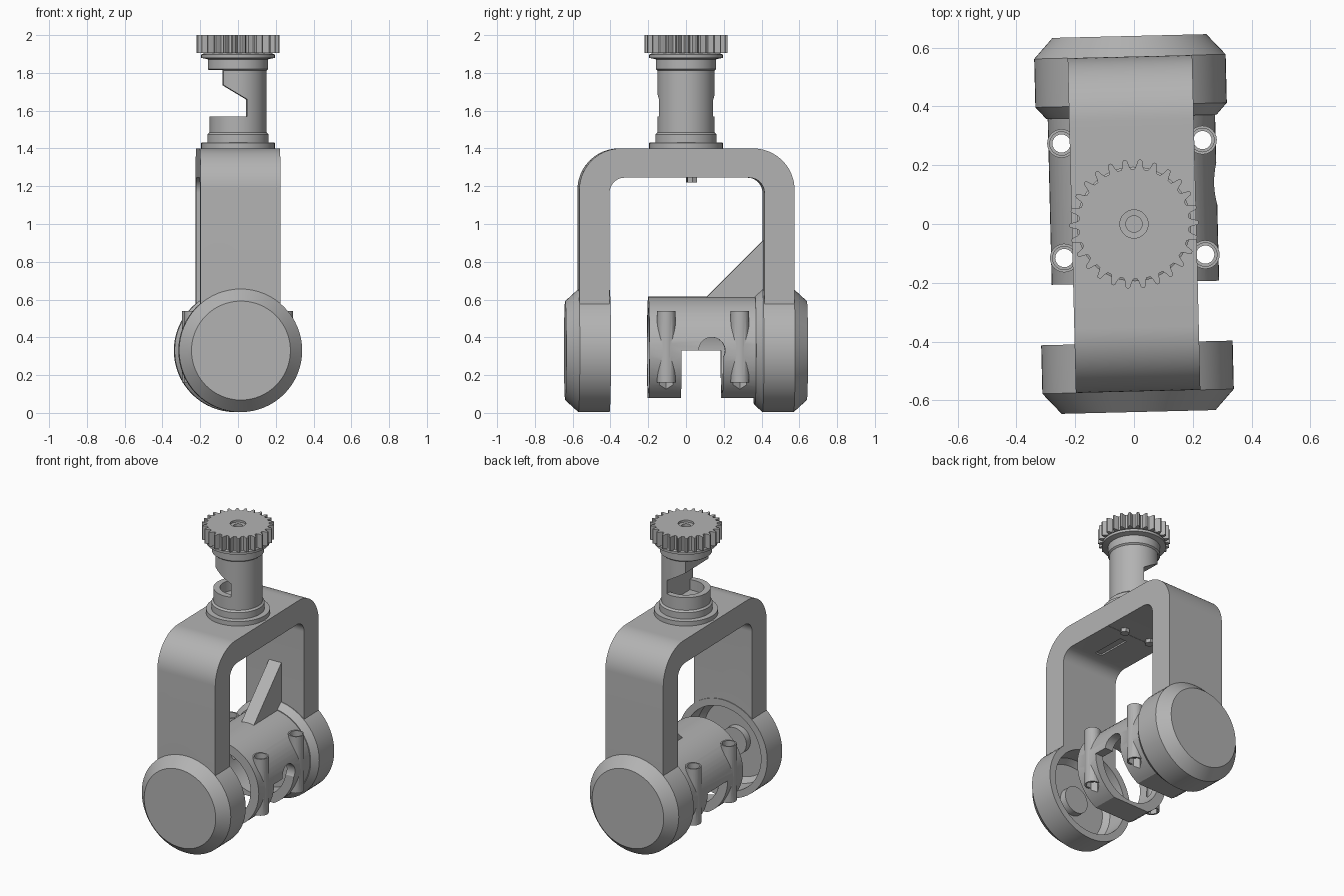
import bpy, bmesh, math
from math import sin, cos, pi, radians

if "Cube" in bpy.data.objects:
    bpy.data.objects.remove(bpy.data.objects["Cube"], do_unlink=True)

grey = bpy.data.materials.new("plain grey")
grey.use_nodes = True
colour = (0.45, 0.45, 0.45, 1)
grey.diffuse_color = colour
grey.node_tree.nodes["Principled BSDF"].inputs["Base Color"].default_value = colour

AXIS = {"X": lambda u, v, h: (h, u, v),
        "Y": lambda u, v, h: (u, h, v),
        "Z": lambda u, v, h: (u, v, h)}
HUB = 0.33          # height of the wheel axis
parts = []


def loft(name, axis, rings):
    """Solid skinned over rings of (points, height) along an axis."""
    bm = bmesh.new()
    loops = [[bm.verts.new(AXIS[axis](u, v, h)) for u, v in pts] for pts, h in rings]
    for a, b in zip(loops, loops[1:]):
        for i in range(len(a)):
            j = (i + 1) % len(a)
            bm.faces.new((a[i], a[j], b[j], b[i]))
    bm.faces.new(loops[0])
    bm.faces.new(loops[-1])
    bmesh.ops.recalc_face_normals(bm, faces=bm.faces)
    mesh = bpy.data.meshes.new(name)
    bm.to_mesh(mesh)
    bm.free()
    mesh.materials.append(grey)
    obj = bpy.data.objects.new(name, mesh)
    bpy.context.collection.objects.link(obj)
    parts.append(obj)
    return obj


def prism(name, axis, pts, lo, hi):
    return loft(name, axis, [(pts, lo), (pts, hi)])


def arc(cu, cv, r, start, end, n=12):
    return [(cu + r * cos(radians(start + (end - start) * i / n)),
             cv + r * sin(radians(start + (end - start) * i / n))) for i in range(n + 1)]


def circle(r, cu=0, cv=0, n=64):
    return arc(cu, cv, r, 0, 360, n)[:-1]


def lathe(name, axis, profile, cu=0, cv=0, n=64):
    return loft(name, axis, [(circle(r, cu, cv, n), h) for r, h in profile])


def box(name, x, y, z):
    pts = [(x[0], y[0]), (x[1], y[0]), (x[1], y[1]), (x[0], y[1])]
    return prism(name, "Z", pts, *z)


def boolean(obj, tool, mode="DIFFERENCE", keep=False):
    mod = obj.modifiers.new("cut", "BOOLEAN")
    mod.operation, mod.solver, mod.object = mode, "EXACT", tool
    bpy.context.view_layer.objects.active = obj
    bpy.ops.object.modifier_apply(modifier=mod.name)
    if not keep:
        parts.remove(tool)
        bpy.data.objects.remove(tool, do_unlink=True)


# Yoke: two bent halves meeting on the centre line
yokes = {}
for side, s in (("front", -1), ("back", 1)):
    outline = ([(0.001, 1.245)] + arc(0.33, 1.165, 0.08, 90, 0)
               + [(0.41, 0.5), (0.57, 0.5)]
               + arc(0.35, 1.18, 0.22, 0, 90, 20) + [(0.001, 1.4)])
    yokes[side] = prism(side + "_yoke_half", "X",
                        [(s * y, z) for y, z in outline], -0.212, 0.212)

# Shallow slot under the yoke
boolean(yokes["front"], box("slot", (0.0, 0.05), (-0.3, -0.07), (1.2, 1.255)))

# Front cup: open hub with a round boss inside
cup = lathe("front_cup", "Y", [(0.262, -0.64), (0.326, -0.57), (0.326, -0.405)], 0, HUB)
bore = lathe("bore", "Y", [(0.25, -0.575), (0.28, -0.54), (0.28, -0.3)], 0, HUB)
boolean(cup, bore, keep=True)
boolean(yokes["front"], bore)
lathe("cup_boss", "Y", [(0.09, -0.58), (0.09, -0.53)], 0, HUB)

# Back hub: solid drum bevelled on both sides
lathe("back_hub", "Y", [(0.29, 0.365), (0.326, 0.405), (0.326, 0.57), (0.262, 0.64)], 0, HUB)

# Clamp tube with bolt columns
clamp = lathe("clamp_tube", "Y", [(0.285, -0.2), (0.285, 0.4)], 0, HUB)
bolts = [(x, y) for x in (-0.24, 0.24) for y in (-0.11, 0.28)]
for x, y in bolts:
    boolean(clamp, lathe("column", "Z", [(0.049, 0.16), (0.049, 0.54)], x, y, 24), "UNION")
boolean(clamp, lathe("bore", "Y", [(0.225, -0.3), (0.225, 0.33)], 0, HUB))
boolean(clamp, box("window", (-0.5, 0.5), (-0.03, 0.19), (-0.1, HUB)))
boolean(clamp, box("base_trim", (-0.5, 0.5), (-0.3, 0.36), (-0.1, 0.08)))
boolean(clamp, lathe("arch", "X", [(0.07, 0.1), (0.07, 0.4)], 0.13, HUB, 32))
for x, y in bolts:
    boolean(clamp, lathe("hole", "Z", [(0.031, 0), (0.031, 0.7)], x, y, 24))
    boolean(clamp, lathe("nut_pocket", "Z", [(0.041, 0.1), (0.041, 0.2)], x, y, 6))
    boolean(clamp, lathe("head_pocket", "Z", [(0.04, 0.49), (0.04, 0.6)], x, y, 24))

# Gusset between clamp and back leg
prism("gusset", "X", [(0.08, 0.585), (0.42, 0.925), (0.42, 0.585)], -0.045, 0.045)

# Nuts under the yoke
for side, x in (("left", 0.1), ("right", -0.1)):
    lathe(side + "_yoke_nut", "Z", [(0.03, 1.22), (0.03, 1.25)], x, 0.03, 6)

# Neck: flanged post with a stepped notch on its right side
neck = lathe("neck", "Z", [
    (0.195, 1.4), (0.195, 1.43), (0.162, 1.432), (0.162, 1.475), (0.15, 1.485),
    (0.15, 1.812), (0.16, 1.82), (0.16, 1.872), (0.195, 1.88), (0.195, 1.897),
    (0.17, 1.907)])
boolean(neck, prism("notch", "Y", [
    (-0.3, 1.57), (0.045, 1.57), (0.045, 1.66), (-0.08, 1.735), (-0.08, 1.814),
    (-0.3, 1.814)], -0.3, 0.3))
socket = arc(0, 0, 0.11, 90, 270, 24) + [(0.045, -0.11), (0.045, 0.11)]
boolean(neck, prism("socket", "Z", socket, 1.5, 1.6))

# Gear knob with a stepped centre hole
TEETH = 26
outline = []
for i in range(TEETH):
    for step, r in ((-0.36, 0.188), (-0.25, 0.197), (-0.15, 0.215), (-0.08, 0.22),
                    (0.08, 0.22), (0.15, 0.215), (0.25, 0.197), (0.36, 0.188)):
        a = 2 * pi * (i + step) / TEETH
        outline.append((r * cos(a), r * sin(a)))
gear = prism("gear_knob", "Z", outline, 1.905, 2.0)
boolean(gear, lathe("hole", "Z", [(0.028, 1.94), (0.028, 1.985), (0.048, 1.986), (0.048, 2.1)], n=32))

# Slight turn of the whole model and smooth shading
bpy.ops.object.select_all(action="DESELECT")
for obj in parts:
    obj.rotation_euler.z = radians(1.4)
    obj.select_set(True)
bpy.context.view_layer.objects.active = parts[0]
bpy.ops.object.shade_smooth_by_angle(angle=radians(28))
